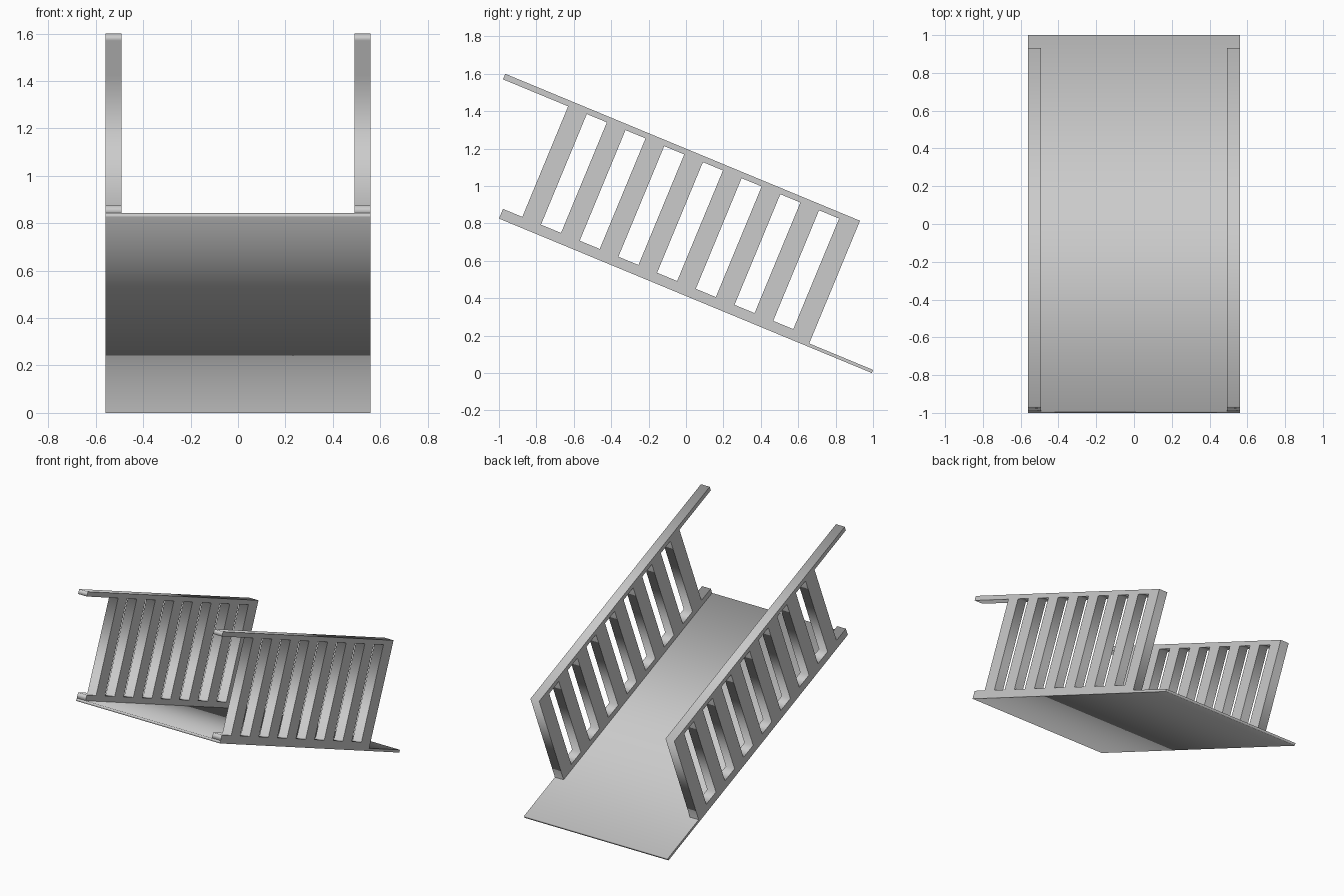
import bpy
import math
from mathutils import Matrix

if "Cube" in bpy.data.objects:
    bpy.data.objects.remove(bpy.data.objects["Cube"])

# Slope frame: u runs down the ramp, v stands square to it, w is world x
A = math.radians(22.5)
C, S = math.cos(A), math.sin(A)
ORIGIN = (-1.0, 0.826)          # lower front edge of the deck (y, z)
LENGTH, DECK_T = 2.158, 0.018
OUTER, INNER = 0.56, 0.492      # half width outside and inside the railings
CURB, RAIL_LOW, RAIL_TOP = 0.056, 0.696, 0.728
POST_START, POST_W, PITCH, POSTS = 0.112, 0.108, 0.224, 8
POST_END = POST_START + PITCH * (POSTS - 1) + POST_W

grey = bpy.data.materials.new("light_grey")
grey.diffuse_color = (0.6, 0.6, 0.6, 1)
grey.use_nodes = True
grey.node_tree.nodes["Principled BSDF"].inputs["Base Color"].default_value = grey.diffuse_color


def rect(u0, u1, v0, v1):
    return [(u0, v0), (u1, v0), (u1, v1), (u0, v1)]


def plate(name, loops, x_mid, half_thickness):
    """Fill a side profile (outline plus holes) and extrude it across x."""
    curve = bpy.data.curves.new(name, 'CURVE')
    curve.dimensions = '2D'
    curve.fill_mode = 'BOTH'
    curve.extrude = half_thickness
    for loop in loops:
        spline = curve.splines.new('POLY')
        spline.points.add(len(loop) - 1)
        for point, (u, v) in zip(spline.points, loop):
            point.co = (u, v, 0, 1)
        spline.use_cyclic_u = True
    obj = bpy.data.objects.new(name, curve)
    bpy.context.collection.objects.link(obj)
    obj.matrix_world = Matrix(((0, 0, 1, x_mid),
                               (C, S, 0, ORIGIN[0]),
                               (-S, C, 0, ORIGIN[1]),
                               (0, 0, 0, 1)))
    curve.materials.append(grey)
    bpy.ops.object.select_all(action='DESELECT')
    obj.select_set(True)
    bpy.context.view_layer.objects.active = obj
    bpy.ops.object.convert(target='MESH')
    bpy.context.object.name = name


# Sloping deck
plate("ramp_deck", [rect(0, LENGTH, 0, DECK_T)], 0, OUTER)

# Railing profile: curb, overhanging handrail and posts, with slots between posts
railing = [[(0, DECK_T), (POST_END, DECK_T), (POST_END, RAIL_TOP),
            (-0.265, RAIL_TOP), (-0.265, RAIL_LOW), (POST_START, RAIL_LOW),
            (POST_START, CURB), (0, CURB)]]
for i in range(POSTS - 1):
    u = POST_START + POST_W + i * PITCH
    railing.append(rect(u, u + PITCH - POST_W, CURB, RAIL_LOW))

# One railing along each edge
for side, name in ((-1, "left_railing"), (1, "right_railing")):
    plate(name, railing, side * (OUTER + INNER) / 2, (OUTER - INNER) / 2)
